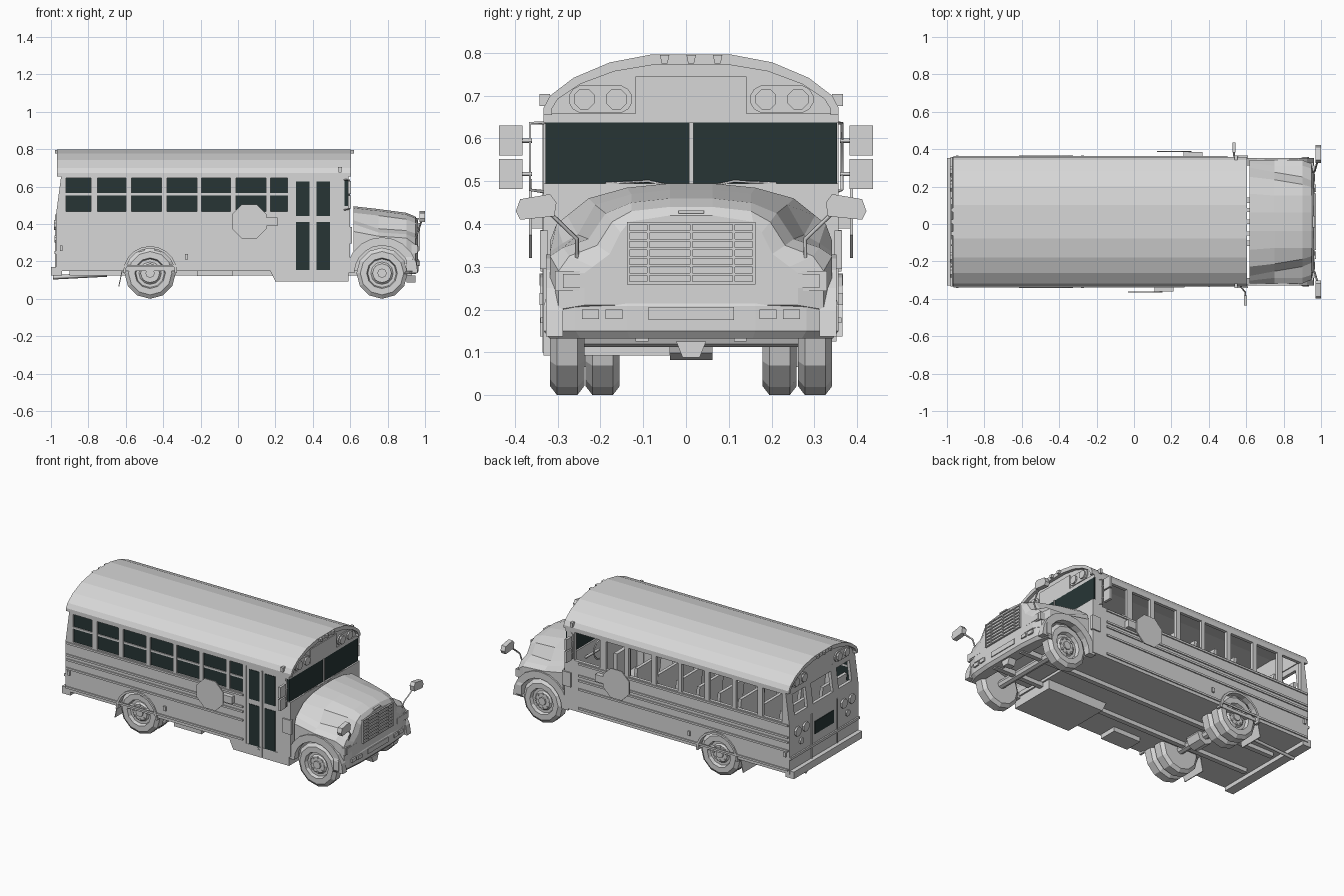
import bpy, bmesh, math

Y0 = 0.012  # the body sits slightly off the centre line


def mat(name, col):
    m = bpy.data.materials.new(name)
    m.diffuse_color = (*col, 1)
    return m


GREY = mat("light_grey", (0.68, 0.68, 0.68))
GLASS = mat("dark_glass", (0.02, 0.036, 0.036))


def mesh(name, verts, faces, m=GREY):
    bm = bmesh.new()
    vs = [bm.verts.new(v) for v in verts]
    for f in faces:
        bm.faces.new([vs[i] for i in f])
    bmesh.ops.recalc_face_normals(bm, faces=bm.faces)
    me = bpy.data.meshes.new(name)
    bm.to_mesh(me)
    bm.free()
    me.materials.append(m)
    ob = bpy.data.objects.new(name, me)
    bpy.context.collection.objects.link(ob)
    return ob


def loft(name, rings, m=GREY):
    n, k = len(rings[0]), len(rings)
    verts = [v for r in rings for v in r]
    faces = [(i * n + j, i * n + (j + 1) % n, (i + 1) * n + (j + 1) % n, (i + 1) * n + j)
             for i in range(k - 1) for j in range(n)]
    faces += [tuple(range(n)), tuple(range((k - 1) * n, k * n))]
    return mesh(name, verts, faces, m)


def prism(name, pts, axis, a, b, m=GREY):
    put = {"x": lambda p, t: (t, p[0], p[1]), "y": lambda p, t: (p[0], t, p[1]),
           "z": lambda p, t: (p[0], p[1], t)}[axis]
    return loft(name, [[put(p, t) for p in pts] for t in (a, b)], m)


def box(name, x0, x1, y0, y1, z0, z1, m=GREY):
    return prism(name, [(x0, y0), (x1, y0), (x1, y1), (x0, y1)], "z", z0, z1, m)


def ngon(u, v, r, n, ph=0.0):
    return [(u + r * math.cos(2 * math.pi * (i + ph) / n),
             v + r * math.sin(2 * math.pi * (i + ph) / n)) for i in range(n)]


def arch(name, cx, cz, r0, r1, a, b):
    ang = [math.pi * i / 10 for i in range(11)]
    pts = [(cx + r1 * math.cos(t), cz + r1 * math.sin(t)) for t in ang]
    pts += [(cx + r0 * math.cos(t), cz + r0 * math.sin(t)) for t in reversed(ang)]
    return prism(name, pts, "y", a, b)


def cut(ob, cutter):
    md = ob.modifiers.new("cut", "BOOLEAN")
    md.operation, md.object, md.solver = "DIFFERENCE", cutter, "EXACT"
    bpy.context.view_layer.objects.active = ob
    bpy.ops.object.modifier_apply(modifier=md.name)
    bpy.data.objects.remove(cutter)


def pipe(name, pts, r=0.005):
    cu = bpy.data.curves.new(name, "CURVE")
    cu.dimensions, cu.bevel_depth, cu.bevel_resolution, cu.use_fill_caps = "3D", r, 0, True
    sp = cu.splines.new("POLY")
    sp.points.add(len(pts) - 1)
    for p, c in zip(sp.points, pts):
        p.co = (*c, 1)
    cu.materials.append(GREY)
    bpy.context.collection.objects.link(bpy.data.objects.new(name, cu))


W = 0.345            # half width of the body
RX, FX, AZ = -0.47, 0.77, 0.137   # axle positions and height

# Roof shell with end caps
half = [(W, 0.655), (W, 0.672), (0.33, 0.70), (0.275, 0.742), (0.19, 0.778), (0.09, 0.797)]
outer = half + [(-y, z) for y, z in reversed(half)]
inner = [(y * 0.945, 0.655 + (z - 0.655) * 0.83) for y, z in outer]
prism("roof", outer + inner[::-1], "x", -0.968, 0.605)
prism("front_header", inner, "x", 0.55, 0.585)
prism("rear_header", inner, "x", -0.945, -0.92)
box("front_header_rail", 0.55, 0.59, -W, W, 0.637, 0.658)
box("destination_panel", 0.58, 0.59, -0.13, 0.13, 0.655, 0.745)

# Warning lamps and roof markers at both ends
for end, x, d in (("front", 0.583, 1), ("rear", -0.943, -1)):
    for s in (-1, 1):
        stadium = [(s * (0.172 + 0.04) + (0.04 if math.cos(t) > 0 else -0.04) + 0.035 * math.cos(t),
                    0.692 + 0.033 * math.sin(t)) for t in [math.pi * (i + .5) / 6 for i in range(12)]]
        prism(end + "_lamp_pod", stadium, "x", x, x + d * 0.01)
        for y in (0.175, 0.25):
            prism(end + "_warning_lamp", ngon(s * y, 0.692, 0.026, 8, .5), "x", x, x + d * 0.02)
    for y in (-0.062, 0, 0.062):
        prism(end + "_marker_light", [(y - .011, .795), (y + .011, .795), (y + .007, .776), (y - .007, .776)],
              "x", x, x + d * 0.036)

# Side walls, pillars, rub rails and rear wheel arches
wins = [(-0.92, -0.785), (-0.75, -0.60), (-0.57, -0.41), (-0.38, -0.22), (-0.195, -0.04), (-0.01, 0.15)]
for s in (-1, 1):
    end = 0.29 if s < 0 else 0.58
    ws = wins + ([(0.175, 0.265)] if s < 0 else [(0.18, 0.31), (0.35, 0.53)])
    wall = box("side_wall", -0.955, end, s * 0.325, s * W, 0.15, 0.468)
    cut(wall, prism("arch_cutter", ngon(RX, AZ, 0.142, 16), "y", s * 0.3, s * 0.37))
    box("window_rail", -0.94, 0.58, s * 0.325, s * W, 0.645, 0.672)
    for (a, b), nxt in zip(ws, ws[1:] + [(end, 0)]):
        box("window_pillar", b, nxt[0], s * 0.325, s * W, 0.468, 0.645)
        if s < 0:
            box("side_glass", a, b, -0.336, -0.33, 0.468, 0.645, GLASS)
            box("window_sash", a, b, -0.342, -0.328, 0.553, 0.565)
    prism("rear_corner_post", [(-.973, .45), (-.92, .45), (-.92, .66), (-.945, .66)], "y", s * 0.325, s * W)
    for z in (0.455, 0.38, 0.35, 0.295, 0.175):
        box("rub_rail", -0.965, min(end - 0.02, 0.5), s * W, s * 0.352, z - 0.006, z + 0.006)
    arch("rear_wheel_arch", RX, AZ, 0.132, 0.145, s * 0.32, s * 0.354)
    for x, z in ((-0.945, 0.27), (-0.275, 0.225), (0.545, 0.69)):
        box("side_marker", x - 0.008, x + 0.008, s * 0.33, s * 0.355, z - 0.014, z + 0.014)
    # Octagonal stop sign on its arm
    sx = 0.06 if s < 0 else 0.215
    prism("stop_sign", ngon(sx, 0.413, 0.1, 8, .5), "y", s * 0.372, s * 0.379)
    box("stop_sign_arm", sx + 0.05, sx + 0.15, s * 0.34, s * 0.373, 0.39, 0.435)
    # Mud flap
    prism("mud_flap", [(-.64, .065), (-.635, .065), (-.615, .16), (-.62, .16)], "y", s * 0.17, s * 0.33)

# Floor and underbody
box("floor", -0.965, 0.6, -0.335, 0.335, 0.15, 0.17)
prism("step_well", [(.17, .155), (.2, .092), (.59, .092), (.59, .155)], "y", -W, -0.05)
box("battery_tray", -0.22, -0.03, -0.335, -0.22, 0.122, 0.15)
for s in (-1, 1):
    box("frame_rail", -0.9, 0.93, s * 0.10, s * 0.13, 0.125, 0.155)
for x in (RX, FX):
    prism("axle", ngon(x, AZ, 0.025, 8), "y", -0.25, 0.25)
prism("differential", ngon(RX, AZ, 0.055, 8), "y", -0.05, 0.05)
pipe("tailpipe", [(-0.7, 0.2, 0.13), (-0.99, 0.2, 0.115)], 0.012)

# Entrance door with four panes
box("door", 0.29, 0.515, -0.342, -0.328, 0.1, 0.65)
box("door_seam", 0.398, 0.404, -0.348, -0.34, 0.1, 0.64)
for a in (0.31, 0.42):
    for z0, z1 in ((0.135, 0.41), (0.442, 0.628)):
        box("door_glass", a, a + 0.072, -0.345, -0.341, z0, z1, GLASS)
box("door_post", 0.515, 0.57, -W, -0.325, 0.1, 0.66)

# Cab front and windscreen
box("cab_front", 0.56, 0.6, -W, W, 0.15, 0.495)
for s in (-1, 1):
    box("windscreen", 0.57, 0.59, s * 0.005, s * 0.341, 0.495, 0.638, GLASS)
    pipe("wiper", [(0.6, s * 0.03, 0.485), (0.598, s * 0.1, 0.5), (0.598, s * 0.2, 0.495)], 0.003)
    box("cowl_vent", 0.55, 0.61, s * 0.335, s * 0.353, 0.295, 0.385)
box("windscreen_bar", 0.57, 0.596, -0.005, 0.005, 0.495, 0.638)

# Rear wall, windows, lamps and bumper
box("rear_wall", -0.973, -0.95, -W, W, 0.15, 0.45)


def rear_slab(name, y0, y1, z0, z1):
    rx = lambda z: -0.973 + (z - 0.45) * 0.133
    prism(name, [(rx(z0), z0), (rx(z0) + .02, z0), (rx(z1) + .02, z1), (rx(z1), z1)], "y", y0, y1)


rear_slab("rear_sill", -W, W, 0.45, 0.5)
rear_slab("rear_top_rail", -W, W, 0.625, 0.66)
for s in (-1, 1):
    rear_slab("rear_pillar", s * 0.10, s * 0.155, 0.5, 0.625)
    rear_slab("rear_edge_pillar", s * 0.285, s * W, 0.5, 0.625)
    box("door_edge", -0.979, -0.97, s * 0.122, s * 0.13, 0.17, 0.45)
    for y in (0.19, 0.27):
        prism("tail_lamp", ngon(s * y, 0.395, 0.03, 8, .5), "x", -0.97, -0.985)
    prism("reverse_lamp", ngon(s * 0.23, 0.32, 0.02, 8, .5), "x", -0.97, -0.982)
box("rear_door_glass", -0.977, -0.972, -0.095, 0.095, 0.31, 0.39, GLASS)
box("rear_rail", -0.982, -0.97, -W, W, 0.24, 0.255)
box("rear_bumper", -1.0, -0.94, -0.34, 0.34, 0.125, 0.17)

# Hood with fenders
secs = [
    (0.618, [(.33, .15), (.33, .36), (.315, .40), (.29, .42), (.24, .46), (.15, .485), (.05, .495)]),
    (0.75, [(.33, .15), (.33, .335), (.30, .355), (.265, .375), (.225, .445), (.14, .47), (.05, .48)]),
    (0.90, [(.33, .19), (.33, .325), (.30, .345), (.24, .365), (.20, .425), (.14, .45), (.05, .46)]),
    (0.948, [(.31, .2), (.31, .29), (.285, .325), (.22, .35), (.185, .405), (.14, .43), (.05, .44)]),
    (0.963, [(.25, .21), (.25, .285), (.23, .30), (.19, .33), (.165, .38), (.145, .405), (.05, .42)])]
hood = loft("hood", [[(x, y, z) for y, z in p] + [(x, -y, z) for y, z in reversed(p)] for x, p in secs])
for s in (-1, 1):
    cut(hood, prism("arch_cutter", ngon(FX, AZ, 0.155, 20), "y", s * 0.2, s * 0.4))
    arch("front_wheel_arch", FX, AZ, 0.148, 0.192, s * 0.30, s * 0.34)
    box("headlight_frame", 0.90, 0.960, s * 0.19, s * 0.318, 0.243, 0.29)
    box("headlight", 0.95, 0.964, s * 0.20, s * 0.30, 0.25, 0.283)
    for y in (0.18, 0.235):
        box("bumper_lamp", 0.94, 0.972 if y < .2 else 0.969, s * (y - .02), s * (y + .02), 0.178, 0.2)

# Grille
box("grille_back", 0.95, 0.966, -0.15, 0.15, 0.26, 0.405)
for i in range(8):
    z = 0.262 + i * 0.02
    box("grille_slat", 0.96, 0.972, -0.15, 0.15, z - 0.003, z + 0.003)
for y in (-0.147, -0.1, 0, 0.1, 0.147):
    box("grille_bar", 0.96, 0.973, y - 0.003, y + 0.003, 0.26, 0.405)
box("hood_ornament", 0.945, 0.968, -0.03, 0.03, 0.424, 0.432)

# Front bumper
bp = [(.9, .345), (.935, .345), (.957, .27), (.966, .15)]
bp = bp + [(x, -y) for x, y in reversed(bp)]
loft("front_bumper", [[(x - dx, y * k, z) for x, y in bp]
                      for z, dx, k in ((.132, .015, .96), (.15, 0, 1), (.208, 0, 1), (.225, .008, .985))])
box("number_panel", 0.95, 0.971, -0.1, 0.1, 0.175, 0.206)
prism("tow_bracket", [(-.035, .125), (.035, .125), (.02, .088), (-.02, .088)], "x", 0.9, 0.95)

# Wheels: single in front, double at the rear
tyre = [(.001, .012), (.05, .012), (.06, .022), (.076, .022), (.082, 0), (.116, 0),
        (AZ, .016), (AZ, .064), (.116, .08), (.001, .08)]
for s in (-1, 1):
    for x, off in ((FX, 0), (RX, 0), (RX, 0.083)):
        loft("wheel", [[(u, s * (0.33 - off - t), v) for u, v in ngon(x, AZ, r, 12)] for r, t in tyre])
    for x in (FX, RX):
        prism("hub_cap", ngon(x, AZ, 0.025, 8), "y", s * 0.31, s * 0.327)
        for u, v in ngon(x, AZ, 0.045, 8):
            prism("wheel_nut", ngon(u, v, 0.007, 6), "y", s * 0.31, s * 0.324)

# Side mirrors and crossover mirrors on the fenders
for s in (-1, 1):
    x, k = (0.595, 0.012) if s < 0 else (0.535, -0.012)
    pipe("mirror_bracket", [(0.565, s * 0.34, 0.636), (x, s * (0.365 + k), 0.636),
                            (x, s * (0.365 + k), 0.48), (0.565, s * 0.34, 0.475)], 0.004)
    for z in (0.482, 0.56):
        box("side_mirror", x - 0.008, x + 0.008, s * (0.383 + k), s * (0.437 + k), z, z + 0.07)
        pipe("mirror_arm", [(x, s * (0.36 + k), z + 0.035), (x, s * (0.39 + k), z + 0.035)])
    prism("fender_mirror", [(s * .32, .418), (s * .40, .41), (s * .41, .43), (s * .40, .458),
                            (s * .33, .47), (s * .315, .45)], "x", 0.97, 1.0)
    pipe("fender_mirror_arm", [(0.985, s * 0.335, 0.43), (0.965, s * 0.267, 0.365), (0.94, s * 0.267, 0.30)])

# Interior: bench seats, driver seat, steering wheel
for i in range(8):
    x = -0.88 + i * 0.145
    for s in (-1, 1):
        box("bench_seat", x, x + 0.09, s * 0.08, s * 0.32, 0.25, 0.30)
        prism("seat_back", [(x - .03, .52), (x - .01, .52), (x + .025, .25), (x, .25)], "y", s * 0.08, s * 0.32)
box("driver_seat", 0.3, 0.4, 0.12, 0.26, 0.25, 0.32)
box("driver_seat_back", 0.29, 0.315, 0.12, 0.26, 0.32, 0.54)
pipe("steering_wheel", [(0.46 + 0.02 * v, 0.19 + u, 0.50 + v) for u, v in ngon(0, 0, 0.06, 12) + [(0.06, 0)]])
pipe("steering_column", [(0.46, 0.19, 0.50), (0.56, 0.19, 0.42)], 0.008)

for ob in bpy.data.objects:
    ob.location.y += Y0
